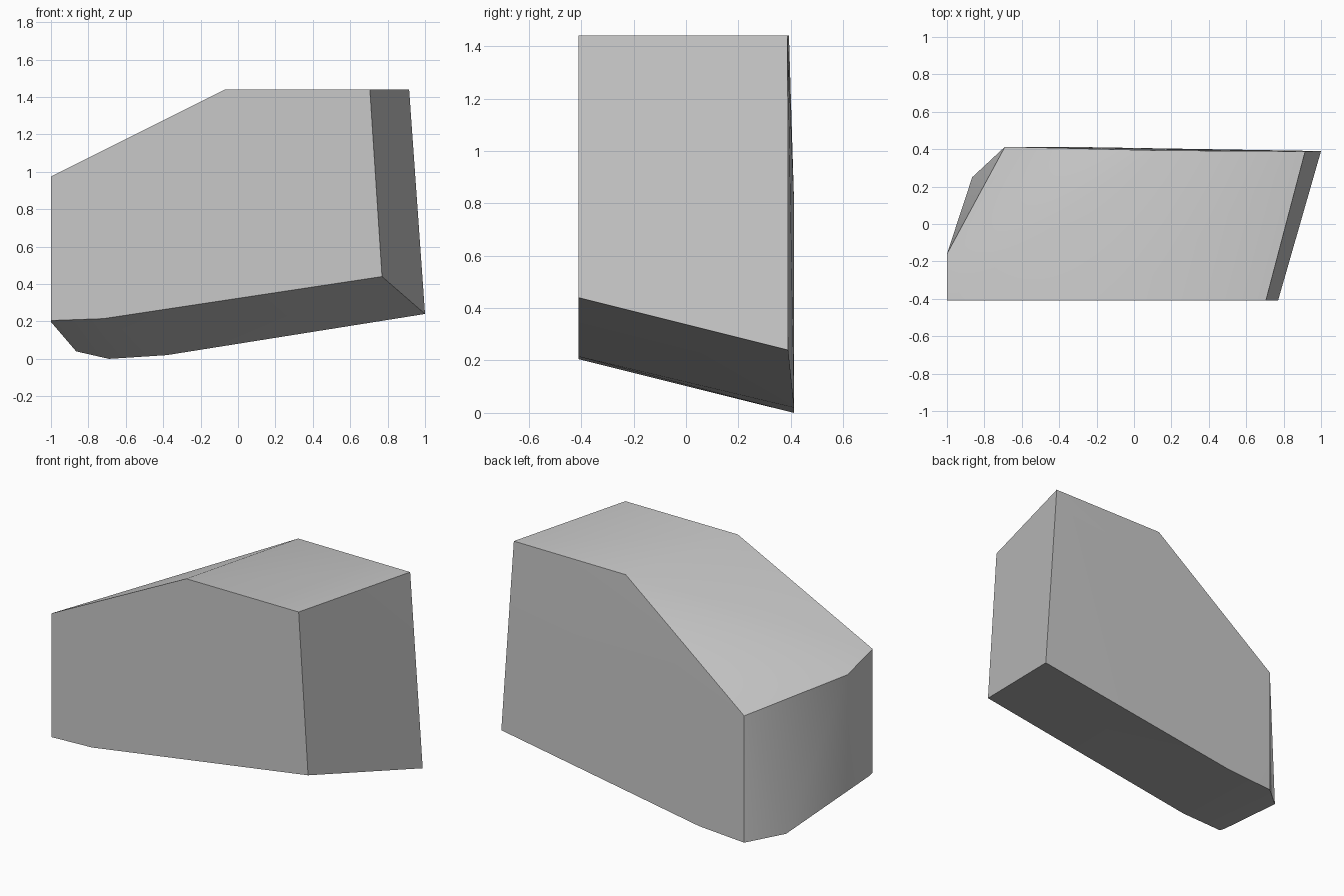
import bpy
import bmesh
import math

cube = bpy.data.objects.get("Cube")
if cube:
    bpy.data.objects.remove(cube, do_unlink=True)

# Grey stone colour
stone = bpy.data.materials.new("stone_grey")
stone.use_nodes = True
colour = (0.58, 0.58, 0.58, 1)
stone.diffuse_color = colour
bsdf = next(n for n in stone.node_tree.nodes if n.type == "BSDF_PRINCIPLED")
bsdf.inputs["Base Color"].default_value = colour
bsdf.inputs["Roughness"].default_value = 0.8

# Flat front outline, as x and z
FRONT_Y = -0.41
front = [(-1, 0.975), (-0.07, 1.44), (0.705, 1.44),
         (0.77, 0.44), (-0.72, 0.215), (-1, 0.205)]

# Back outline, slightly bowed
back = [(-0.69, 0.413, 0.79), (0.14, 0.393, 1.44), (0.915, 0.388, 1.44),
        (1, 0.39, 0.24), (-0.38, 0.413, 0.02), (-0.69, 0.413, 0)]

# Chipped left-hand end
chipped_end = [(-1, -0.16, 0.91), (-1, -0.37, 0.197), (-0.865, 0.25, 0.04)]

# Wrap the corners in one convex block
bm = bmesh.new()
for p in [(x, FRONT_Y, z) for x, z in front] + back + chipped_end:
    bm.verts.new(p)
bmesh.ops.convex_hull(bm, input=bm.verts[:])
bmesh.ops.dissolve_limit(bm, angle_limit=math.radians(0.5),
                         verts=bm.verts[:], edges=bm.edges[:])
bmesh.ops.recalc_face_normals(bm, faces=bm.faces[:])

mesh = bpy.data.meshes.new("stone_block")
bm.to_mesh(mesh)
bm.free()
mesh.materials.append(stone)
block = bpy.data.objects.new("stone_block", mesh)
bpy.context.collection.objects.link(block)

# Soft shading over the shallow creases only
bpy.ops.object.select_all(action="DESELECT")
block.select_set(True)
bpy.context.view_layer.objects.active = block
bpy.ops.object.shade_smooth_by_angle(angle=math.radians(30))
